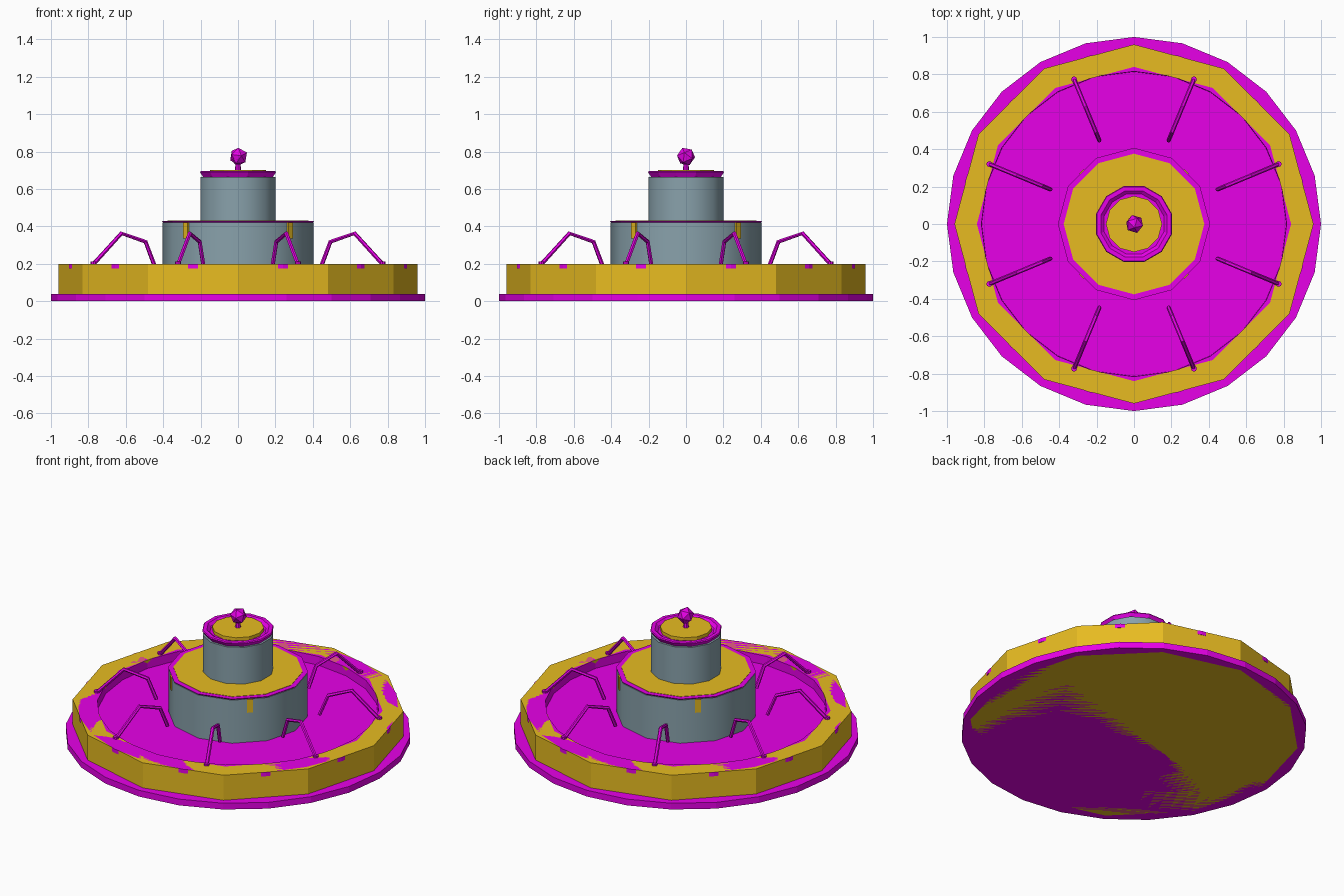
import bpy, bmesh, math
from mathutils import Vector, Matrix

if "Cube" in bpy.data.objects:
    bpy.data.objects.remove(bpy.data.objects["Cube"])


def material(name, col):
    m = bpy.data.materials.new(name)
    m.diffuse_color = (*col, 1)
    m.use_nodes = True
    m.node_tree.nodes["Principled BSDF"].inputs["Base Color"].default_value = m.diffuse_color
    return m


MAGENTA = material("magenta", (0.8, 0.0, 0.8))
GOLD = material("gold", (0.8, 0.5, 0.015))
GRAY = material("blue_gray", (0.25, 0.36, 0.41))


def finish(name, bm, mat, smooth=False):
    bmesh.ops.recalc_face_normals(bm, faces=bm.faces)
    me = bpy.data.meshes.new(name)
    bm.to_mesh(me)
    bm.free()
    me.materials.append(mat)
    if smooth:
        for p in me.polygons:
            p.use_smooth = True
        me.set_sharp_from_angle(angle=math.radians(40))
    ob = bpy.data.objects.new(name, me)
    bpy.context.collection.objects.link(ob)
    return ob


def lathe(name, profile, sides, mat, turn=0.0, closed=False, smooth=False):
    """Turn (radius, z) points about z; flat caps close open profiles."""
    bm = bmesh.new()
    rings = []
    for r, z in profile:
        rings.append([bm.verts.new((r * math.cos(turn + i * math.tau / sides),
                                    r * math.sin(turn + i * math.tau / sides), z))
                      for i in range(sides)])
    pairs = list(zip(rings, rings[1:]))
    if closed:
        pairs.append((rings[-1], rings[0]))
    for a, b in pairs:
        for i in range(sides):
            j = (i + 1) % sides
            bm.faces.new((a[i], a[j], b[j], b[i]))
    if not closed:
        bm.faces.new(rings[0])
        bm.faces.new(rings[-1])
    return finish(name, bm, mat, smooth)


def tube(name, path, radius, sides, mat, angle):
    """Thin tube along (r, z) points lying in the vertical plane at an angle."""
    bm = bmesh.new()
    out = Vector((math.cos(angle), math.sin(angle), 0))
    side = Vector((-math.sin(angle), math.cos(angle), 0))
    pts = [out * r + Vector((0, 0, z)) for r, z in path]
    rings = []
    for k, p in enumerate(pts):
        t = (pts[min(k + 1, len(pts) - 1)] - pts[max(k - 1, 0)]).normalized()
        n = t.cross(side)
        rings.append([bm.verts.new(p + radius * (side * math.cos(i * math.tau / sides)
                                                 + n * math.sin(i * math.tau / sides)))
                      for i in range(sides)])
    for a, b in zip(rings, rings[1:]):
        for i in range(sides):
            j = (i + 1) % sides
            bm.faces.new((a[i], a[j], b[j], b[i]))
    bm.faces.new(rings[0])
    bm.faces.new(rings[-1])
    return finish(name, bm, mat)


# Twelve-sided pool wall and base plate, both standing on the ground
lathe("pool_wall", [(0.96, 0), (0.96, 0.2), (0.84, 0.2), (0.87, 0.02)], 12, GOLD)
lathe("base_plate", [(1.0, 0), (1.0, 0.04)], 24, MAGENTA)
# Pool rim lining, flush with the wall top, and water
lathe("pool_rim", [(0.814, 0.14), (0.816, 0.2), (0.931, 0.2), (0.931, 0.175),
                   (0.83, 0.175)], 24, MAGENTA, closed=True)
lathe("pool_water", [(0.815, 0.13), (0.815, 0.145)], 24, MAGENTA)

# Lower tier
lathe("lower_pedestal", [(0.403, 0.04), (0.403, 0.42)], 12, GRAY, smooth=True)
lathe("lower_tier_rim", [(0.395, 0.415), (0.407, 0.429)], 12, MAGENTA)
lathe("lower_tier_top", [(0.376, 0.42), (0.376, 0.431)], 12, GOLD)

# Upper tier
T15 = math.radians(15)
lathe("upper_pedestal", [(0.207, 0.42), (0.207, 0.665)], 12, GRAY, T15, smooth=True)
lathe("upper_tier_rim", [(0.19, 0.66), (0.21, 0.69), (0.206, 0.696), (0.183, 0.696),
                         (0.165, 0.68)], 12, MAGENTA, T15)
lathe("upper_tier_top", [(0.15, 0.675), (0.15, 0.701)], 12, GOLD)

# Finial
lathe("finial_post", [(0.018, 0.69), (0.013, 0.735)], 8, MAGENTA)
lathe("finial_cup", [(0.014, 0.73), (0.04, 0.76)], 8, MAGENTA)
bm = bmesh.new()
bmesh.ops.create_icosphere(bm, subdivisions=1, radius=0.05,
                           matrix=Matrix.Translation((0.003, 0, 0.774))
                           @ Matrix.Rotation(0.4, 4, 'X'))
finish("finial_ball", bm, MAGENTA)

# Four spouts on the lower pedestal
for k in range(4):
    bm = bmesh.new()
    a = math.radians(45 + 90 * k)
    bmesh.ops.create_cube(bm, size=1, matrix=Matrix.Rotation(a, 4, 'Z')
                          @ Matrix.Translation((0.382, 0, 0.378))
                          @ Matrix.Diagonal((0.03, 0.034, 0.084, 1)))
    finish(f"spout_{k + 1}", bm, GOLD)

# Eight water jets with nozzles on the pool wall
for k in range(8):
    a = math.radians(22.5 + 45 * k)
    tube(f"water_jet_{k + 1}", [(0.835, 0.2), (0.675, 0.363), (0.535, 0.318), (0.483, 0.19)],
         0.0115, 6, MAGENTA, a)
    nozzle = lathe(f"nozzle_{k + 1}", [(0.016, 0.19), (0.016, 0.212)], 8, MAGENTA)
    nozzle.location = (0.837 * math.cos(a), 0.837 * math.sin(a), 0)
